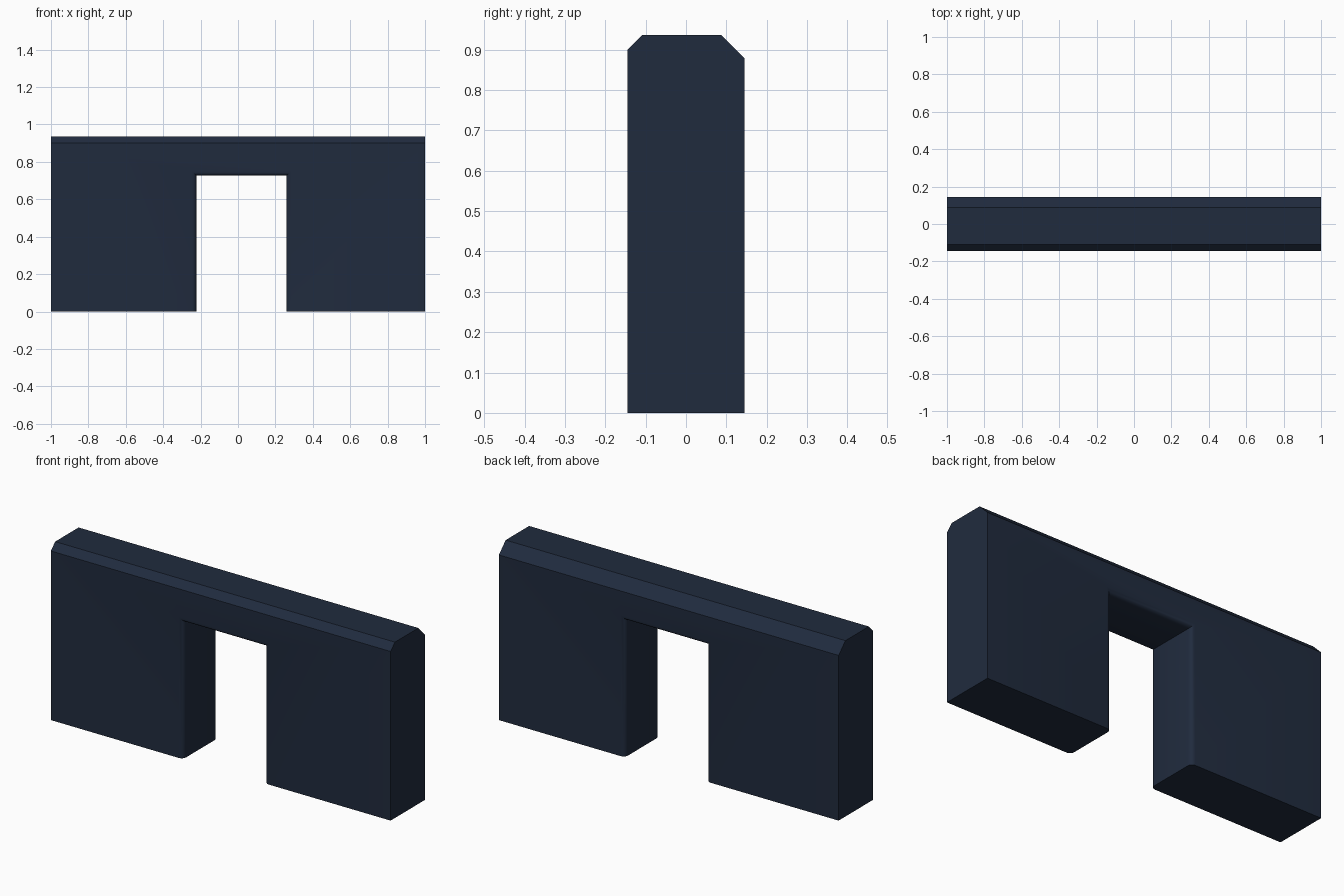
import bpy, bmesh

if "Cube" in bpy.data.objects:
    bpy.data.objects.remove(bpy.data.objects["Cube"])

HALF_X, HALF_Y, TOP = 1.0, 0.145, 0.936
LEFT, RIGHT, HEAD = -0.222, 0.258, 0.726   # doorway opening

mat = bpy.data.materials.new("dark slate")
mat.diffuse_color = (0.0145, 0.0242, 0.048, 1)
mat.use_nodes = True
mat.node_tree.nodes["Principled BSDF"].inputs["Base Color"].default_value = mat.diffuse_color

# Wall: front outline with doorway, extruded through its thickness
bm = bmesh.new()
outline = [(-HALF_X, 0), (LEFT, 0), (LEFT, HEAD), (RIGHT, HEAD),
           (RIGHT, 0), (HALF_X, 0), (HALF_X, TOP), (-HALF_X, TOP)]
face = bm.faces.new([bm.verts.new((x, -HALF_Y, z)) for x, z in outline])
ext = bmesh.ops.extrude_face_region(bm, geom=[face])
for v in ext["geom"]:
    if isinstance(v, bmesh.types.BMVert):
        v.co.y = HALF_Y
bmesh.ops.recalc_face_normals(bm, faces=bm.faces[:])


def bevel(test, width, segments):
    """Bevel the edges whose two ends both pass the test and share a y side."""
    edges = [e for e in bm.edges
             if abs(e.verts[0].co.y - e.verts[1].co.y) < 1e-5
             and all(test(v.co) for v in e.verts)]
    bmesh.ops.bevel(bm, geom=edges, offset=width, offset_type='OFFSET',
                    segments=segments, profile=0.5, affect='EDGES')


# Top chamfers: narrow at the front, wider at the back
bevel(lambda c: c.z > TOP - 1e-4 and c.y < -HALF_Y + 1e-4, 0.036, 1)
bevel(lambda c: c.z > TOP - 1e-4 and c.y > HALF_Y - 1e-4, 0.057, 1)

# Rounded edges around the doorway, front and back
bevel(lambda c: LEFT - 1e-4 < c.x < RIGHT + 1e-4 and c.z < HEAD + 1e-4, 0.025, 4)

mesh = bpy.data.meshes.new("doorway_wall")
bm.to_mesh(mesh)
bm.free()
mesh.materials.append(mat)
wall = bpy.data.objects.new("doorway_wall", mesh)
bpy.context.collection.objects.link(wall)

# Smooth the rounded doorway edges only
bpy.context.view_layer.objects.active = wall
wall.select_set(True)
bpy.ops.object.shade_smooth_by_angle(angle=0.52)
